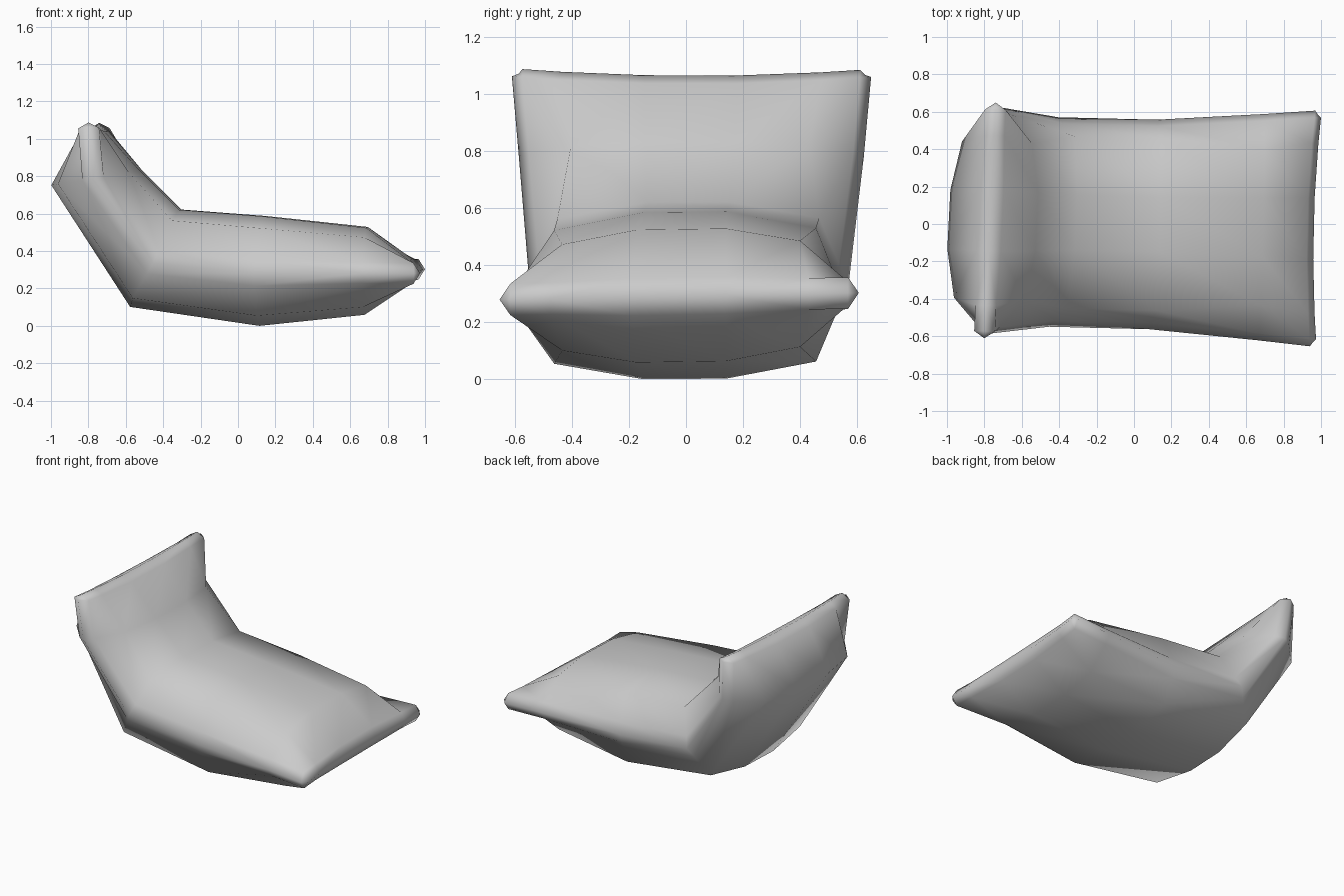
import bpy
import bmesh
from mathutils import Vector

if "Cube" in bpy.data.objects:
    bpy.data.objects.remove(bpy.data.objects["Cube"])

# Side profile stations, front to back:
# seam (x, z), upper skin (x, z), lower skin (x, z), half width,
# fraction of the width where the puffy part ends, outward bow (x, z)
STATIONS = [
    ((0.96, 0.29), (0.96, 0.29), (0.96, 0.29), 0.63, 0.72, (0.03, 0)),
    ((0.925, 0.29), (0.925, 0.355), (0.925, 0.225), 0.63, 0.72, (0.03, 0)),
    ((0.68, 0.29), (0.69, 0.525), (0.68, 0.06), 0.605, 0.69, (0, 0)),
    ((0.10, 0.285), (0.14, 0.585), (0.12, 0.0), 0.56, 0.82, (0, 0)),
    ((-0.43, 0.335), (-0.31, 0.62), (-0.57, 0.10), 0.56, 0.82, (0, 0)),
    ((-0.745, 0.78), (-0.52, 0.83), (-0.99, 0.75), 0.605, 0.69, (0, 0)),
    ((-0.77, 1.035), (-0.705, 1.035), (-0.835, 1.03), 0.63, 0.72, (0, 0.025)),
    ((-0.77, 1.063), (-0.77, 1.063), (-0.77, 1.063), 0.63, 0.72, (0, 0.025)),
]
# Crosswise rows (fraction of half width, 0 = per station) and their puffiness
HALF = [(1, 0.26, 1.0), (1, 0, 0.8), (1, 0.94, 0.24), (1, 1.0, 0.0)]
ROWS = [(-s, v, f) for s, v, f in reversed(HALF)] + HALF
LAST = len(STATIONS) - 1


def skin_point(i, sign, v, puff, side):
    seam, width, inner, bow = STATIONS[i][0], *STATIONS[i][3:]
    skin = STATIONS[i][side]
    v = sign * (v or inner)
    if i in (1, LAST - 1) and puff > 0:
        puff = max(puff, 0.85)
    x = seam[0] + puff * (skin[0] - seam[0]) + bow[0] * v * v
    z = seam[1] + puff * (skin[1] - seam[1]) + bow[1] * v * v
    y = v * width
    # clipped corners
    if abs(v) == 1 and i in (0, LAST):
        y *= 0.965
        x -= 0.02 if i == 0 else 0
        z -= 0.02 if i == LAST else 0
    # slight skew of the whole cushion
    return Vector((x + y * (0.037 - 0.015 * x), y - 0.025 * x,
                   z + 0.012 * (x + 0.6) * y))


bm = bmesh.new()
for side in (1, 2):
    grid = [[bm.verts.new(skin_point(i, s, v, f, side)) for s, v, f in ROWS]
            for i in range(len(STATIONS))]
    for i in range(LAST):
        for j in range(len(ROWS) - 1):
            bm.faces.new((grid[i][j], grid[i][j + 1],
                          grid[i + 1][j + 1], grid[i + 1][j]))

# Join the two skins along the seam
bmesh.ops.remove_doubles(bm, verts=bm.verts[:], dist=0.0005)
bmesh.ops.recalc_face_normals(bm, faces=bm.faces[:])
for face in bm.faces:
    face.smooth = True

# Rest on the floor
low = min(v.co.z for v in bm.verts)
bmesh.ops.translate(bm, verts=bm.verts[:], vec=(0, 0, -low))

mesh = bpy.data.meshes.new("bent_cushion")
bm.to_mesh(mesh)
bm.free()
cushion = bpy.data.objects.new("bent_cushion", mesh)
bpy.context.collection.objects.link(cushion)
